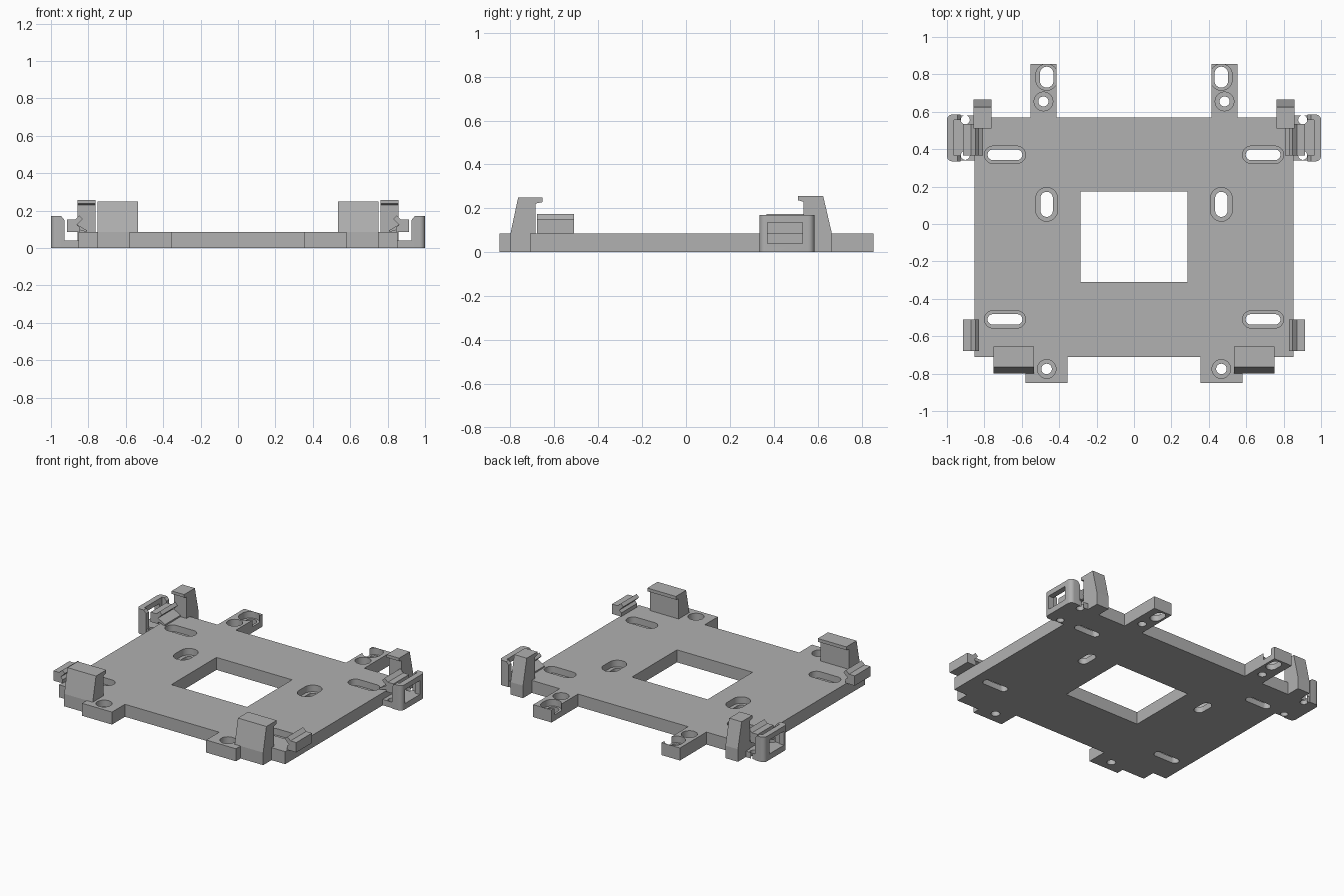
import bpy, bmesh, math
from mathutils import Vector

old = bpy.data.objects.get("Cube")
if old:
    bpy.data.objects.remove(old, do_unlink=True)

grey = bpy.data.materials.new("light grey plastic")
grey.use_nodes = True
colour = (0.44, 0.44, 0.44, 1)
grey.diffuse_color = colour
grey.node_tree.nodes["Principled BSDF"].inputs["Base Color"].default_value = colour

T = 0.085      # plate thickness
FLOOR = 0.04   # depth left under counterbores and arm cavities


def prism(name, profile, axis, lo, hi, mirror=True):
    """Extrude a 2D profile along an axis, optionally mirrored across x."""
    place = {"x": lambda a, b: (lo, a, b),
             "y": lambda a, b: (a, lo, b),
             "z": lambda a, b: (a, b, lo)}[axis]
    bm = bmesh.new()
    face = bm.faces.new([bm.verts.new(place(a, b)) for a, b in profile])
    ext = bmesh.ops.extrude_face_region(bm, geom=[face])
    step = Vector([hi - lo if axis == c else 0 for c in "xyz"])
    bmesh.ops.translate(bm, vec=step,
                        verts=[v for v in ext["geom"] if isinstance(v, bmesh.types.BMVert)])
    bmesh.ops.recalc_face_normals(bm, faces=bm.faces)
    mesh = bpy.data.meshes.new(name)
    bm.to_mesh(mesh)
    bm.free()
    mesh.materials.append(grey)
    obj = bpy.data.objects.new(name, mesh)
    bpy.context.collection.objects.link(obj)
    if mirror:
        mod = obj.modifiers.new("mirror", "MIRROR")
        mod.use_mirror_merge = False
    return obj


def rect(x0, x1, y0, y1):
    return [(x0, y0), (x1, y0), (x1, y1), (x0, y1)]


def obround(cx, cy, hx, hy, steps=12):
    """Slot outline with round ends; a circle when hx equals hy."""
    r = min(hx, hy)
    pts = []
    for quarter, (sx, sy) in enumerate([(1, 1), (-1, 1), (-1, -1), (1, -1)]):
        for i in range(steps):
            a = (quarter + (i + 0.5) / steps) * math.pi / 2
            pts.append((cx + sx * (hx - r) + r * math.cos(a),
                        cy + sy * (hy - r) + r * math.sin(a)))
    return pts


def carve(obj, cutters):
    """Subtract the cutters, bake the result and discard them."""
    for c in cutters:
        c.hide_render = True
        mod = obj.modifiers.new("cut", "BOOLEAN")
        mod.operation, mod.solver, mod.object = "DIFFERENCE", "EXACT", c
    bpy.context.view_layer.update()
    deps = bpy.context.evaluated_depsgraph_get()
    baked = bpy.data.meshes.new_from_object(obj.evaluated_get(deps))
    obj.modifiers.clear()
    obj.data = baked
    for c in cutters:
        bpy.data.objects.remove(c, do_unlink=True)


def smooth(obj):
    bpy.ops.object.select_all(action="DESELECT")
    obj.select_set(True)
    bpy.context.view_layer.objects.active = obj
    bpy.ops.object.shade_smooth_by_angle(angle=math.radians(30))


# Base plate with front and back mounting tabs
half = [(0.355, -0.71), (0.355, -0.85), (0.58, -0.85), (0.58, -0.71),
        (0.853, -0.71), (0.853, 0.57), (0.553, 0.57), (0.553, 0.855),
        (0.415, 0.855), (0.415, 0.57)]
plate = prism("base_plate", half + [(-x, y) for x, y in reversed(half)], "z", 0, T, False)

# Central window, then counterbored slots and screw holes
cutters = [prism("window_cutter", rect(-0.285, 0.285, -0.31, 0.175), "z", -1, 1, False)]
slots = [  # centre, counterbore half size, through half size
    (0.69, 0.37, 0.11, 0.046, 0.093, 0.028),
    (0.69, -0.51, 0.11, 0.046, 0.093, 0.028),
    (0.467, 0.105, 0.058, 0.09, 0.033, 0.067),
    (0.467, 0.785, 0.058, 0.07, 0.036, 0.056),
    (0.484, 0.655, 0.05, 0.05, 0.027, 0.027),
    (0.467, -0.775, 0.05, 0.05, 0.028, 0.028),
]
for cx, cy, hx, hy, ix, iy in slots:
    cutters.append(prism("bore_cutter", obround(cx, cy, hx, hy), "z", FLOOR, 1))
    cutters.append(prism("hole_cutter", obround(cx, cy, ix, iy), "z", -1, 1))
carve(plate, cutters)
smooth(plate)

# Upright snap clips, lips facing the middle
prism("front_clips", [(-0.80, 0), (-0.80, T), (-0.765, 0.25), (-0.655, 0.25),
                      (-0.655, 0.228), (-0.685, 0.222), (-0.685, 0)], "x", 0.535, 0.75)
prism("back_clips", [(0.665, 0), (0.665, T), (0.625, 0.257), (0.51, 0.257),
                     (0.51, 0.237), (0.535, 0.23), (0.535, 0)], "x", 0.763, 0.857)

# Small side latches; the back ones have a thin strut down to the plate
hook = [(0.915, T), (0.915, 0.152), (0.872, 0.152), (0.848, 0.174),
        (0.83, 0.155), (0.86, 0.125)]
prism("front_side_latches", hook + [(0.845, 0.11), (0.845, T)], "y", -0.68, -0.51)
prism("back_side_latches", hook + [(0.808, 0.095), (0.808, T), (0.86, 0.1), (0.86, T)],
      "y", 0.367, 0.535)

# Arm floors with relief holes
floor = prism("arm_floors", rect(0.84, 0.97, 0.34, 0.58), "z", 0, FLOOR)
carve(floor, [prism("relief_cutter", obround(0.902, y, 0.024, 0.024), "z", -1, 1)
              for y in (0.367, 0.557)])
smooth(floor)

# Outer arm frames: rounded outside corners, hollow inside, window in the wall
frame = prism("arm_frames", [(1, 0), (1, 0.17), (0.945, 0.17), (0.928, 0.15), (0.928, 0)],
              "y", 0.335, 0.585, False)
bm = bmesh.new()
bm.from_mesh(frame.data)
corners = [e for e in bm.edges if all(v.co.x > 0.99 for v in e.verts)
           and abs(e.verts[0].co.z - e.verts[1].co.z) > 0.1]
bmesh.ops.bevel(bm, geom=corners, offset=0.028, segments=6, profile=0.5, affect="EDGES")
bm.to_mesh(frame.data)
bm.free()
carve(frame, [prism("cavity_cutter", rect(0.8, 0.962, 0.365, 0.555), "z", FLOOR, 1, False),
              prism("opening_cutter", rect(0.372, 0.53, FLOOR, 0.135), "x", 0.8, 1.1, False)])
frame.modifiers.new("mirror", "MIRROR").use_mirror_merge = False
smooth(frame)
